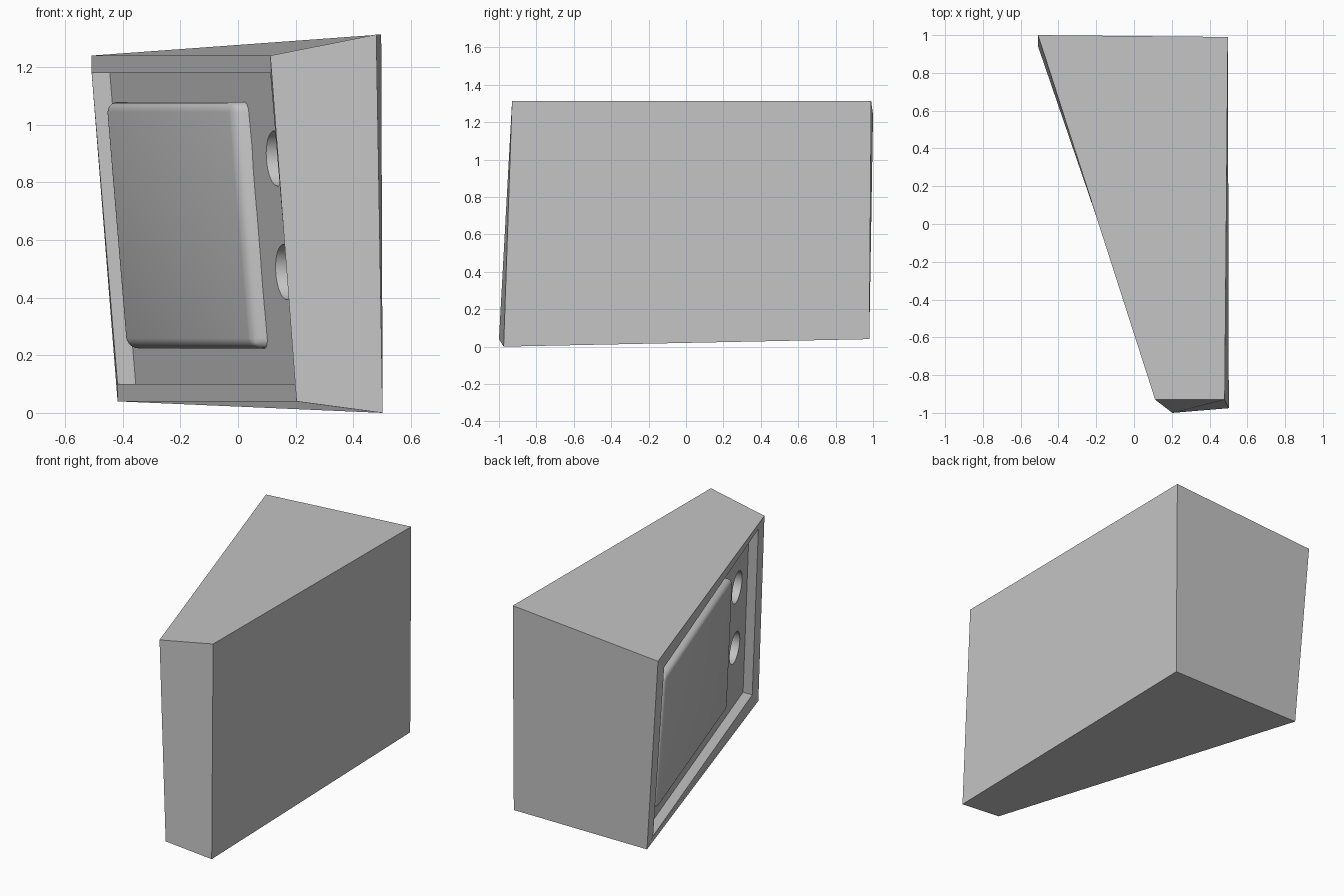
import bpy, bmesh, math
from mathutils import Vector, Matrix

cube = bpy.data.objects.get("Cube")
if cube:
    bpy.data.objects.remove(cube, do_unlink=True)

grey = bpy.data.materials.new("plain_grey")
grey.use_nodes = True
GREY = (0.55, 0.55, 0.55, 1)
grey.diffuse_color = GREY
grey.node_tree.nodes["Principled BSDF"].inputs["Base Color"].default_value = GREY


def make_object(name, bm):
    bmesh.ops.recalc_face_normals(bm, faces=bm.faces)
    mesh = bpy.data.meshes.new(name)
    bm.to_mesh(mesh)
    bm.free()
    mesh.materials.append(grey)
    ob = bpy.data.objects.new(name, mesh)
    bpy.context.collection.objects.link(ob)
    return ob


def activate(ob):
    bpy.ops.object.select_all(action='DESELECT')
    ob.select_set(True)
    bpy.context.view_layer.objects.active = ob


def bridge(bm, a, b):
    for i in range(4):
        j = (i + 1) % 4
        bm.faces.new((a[i], a[j], b[j], b[i]))


# Corner loops: panel side (back top, front top, front bottom, back bottom) and flat side
RIM, DEPTH = 0.06, 0.063
panel = [Vector(p) for p in ((-0.508, 1, 1.24), (0.112, -0.93, 1.24),
                             (0.203, -1, 0.04), (-0.418, 0.98, 0.04))]
flat = [Vector(p) for p in ((0.497, 0.99, 1.313), (0.48, -0.93, 1.313),
                            (0.502, -0.975, 0), (0.497, 0.98, 0.04))]
inset = ((-1, -1), (1, -1), (1, 1), (-1, 1))
inner = [p + Vector((0, a * RIM, b * RIM)) for p, (a, b) in zip(panel, inset)]
floor = [p + Vector((DEPTH, 0, 0)) for p in inner]


def on_floor(u, v, lift=0.0):
    """Point on the recess floor: u runs back to front, v runs bottom to top."""
    top = floor[0].lerp(floor[1], u)
    low = floor[3].lerp(floor[2], u)
    return low.lerp(top, v) - Vector((lift, 0, 0))


# Wedge body with a rimmed recess
bm = bmesh.new()
loops = [[bm.verts.new(p) for p in loop] for loop in (flat, panel, inner, floor)]
for a, b in zip(loops, loops[1:]):
    bridge(bm, a, b)
bm.faces.new(loops[0])
bm.faces.new(loops[-1])
body = make_object("wedge_body", bm)

# Two round holes bored into the recess floor
bm = bmesh.new()
for v in (0.36, 0.725):
    turn = Matrix.Translation(on_floor(0.89, v) + Vector((0.05, 0, 0)))
    turn = turn @ Matrix.Rotation(math.pi / 2, 4, 'Y')
    bmesh.ops.create_cone(bm, cap_ends=True, segments=32, radius1=0.096,
                          radius2=0.096, depth=0.4, matrix=turn)
cutter = make_object("hole_cutter", bm)
cutter.hide_render = True
mod = body.modifiers.new("holes", 'BOOLEAN')
mod.operation = 'DIFFERENCE'
mod.solver = 'EXACT'
mod.object = cutter
activate(body)
bpy.ops.object.modifier_apply(modifier=mod.name)
bpy.data.objects.remove(cutter, do_unlink=True)
bpy.ops.object.shade_smooth_by_angle(angle=math.radians(15))

# Raised pad with rounded edges, sunk slightly into the floor
bm = bmesh.new()
corners = ((0.042, 0.907), (0.757, 0.907), (0.757, 0.115), (0.042, 0.115))
base, face = [[bm.verts.new(on_floor(u, v, lift)) for u, v in corners]
              for lift in (-0.02, 0.055)]
bridge(bm, base, face)
bm.faces.new(base)
bm.faces.new(face)
rounded = [e for e in bm.edges if any(v in face for v in e.verts)]
bmesh.ops.bevel(bm, geom=rounded, offset=0.035, segments=5, profile=0.5,
                affect='EDGES', clamp_overlap=True)
pad = make_object("raised_pad", bm)
activate(pad)
bpy.ops.object.shade_smooth_by_angle(angle=math.radians(30))
